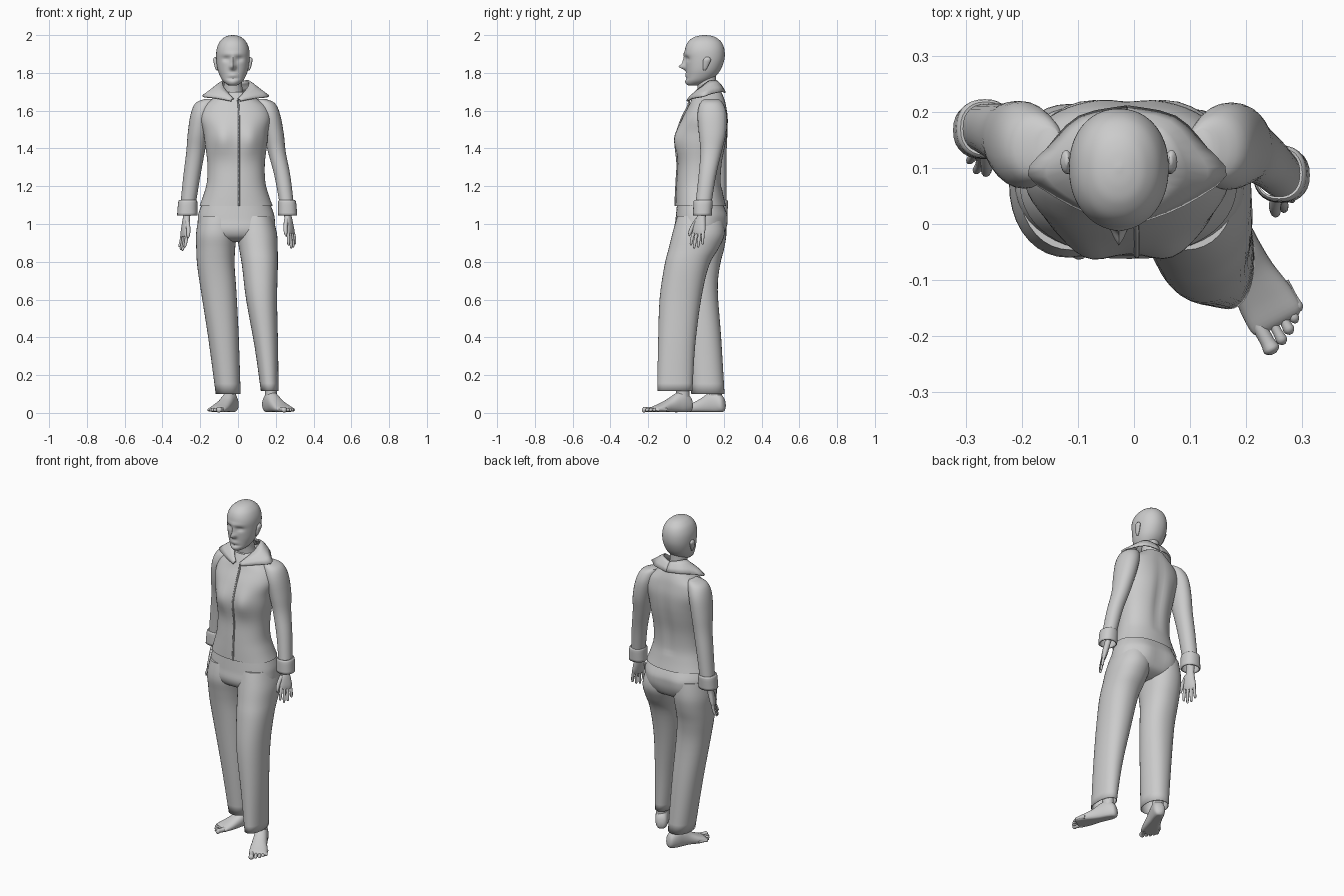
import bpy, bmesh, math
from mathutils import Matrix, Vector


def make(name, verts, faces):
    bm = bmesh.new()
    vs = [bm.verts.new(v) for v in verts]
    for f in faces:
        bm.faces.new([vs[i] for i in f])
    bmesh.ops.recalc_face_normals(bm, faces=bm.faces)
    me = bpy.data.meshes.new(name)
    bm.to_mesh(me)
    bm.free()
    ob = bpy.data.objects.new(name, me)
    bpy.context.collection.objects.link(ob)
    return ob


def spline(rows, sub):
    """Catmull-Rom interpolation of equal-length tuples."""
    out = []
    for i in range(len(rows) - 1):
        a, b, c, d = (rows[max(i - 1, 0)], rows[i], rows[i + 1], rows[min(i + 2, len(rows) - 1)])
        for k in range(sub):
            t = k / sub
            out.append([q + .5 * t * (r - p + t * (2*p - 5*q + 4*r - s + t * (3*(q - r) + s - p)))
                        for p, q, r, s in zip(a, b, c, d)])
    return out + [list(rows[-1])]


def loft(name, rows, n=28, sub=4, p=2.0, deform=None, mat=None, caps=(True, True)):
    """Skin of level rings (cx, cy, cz, rx, ry); p is the squareness."""
    rings, verts = spline(rows, sub), []
    for cx, cy, cz, rx, ry in rings:
        for j in range(n):
            a = 2 * math.pi * j / n
            c, s = math.cos(a), math.sin(a)
            v = Vector((cx + rx * math.copysign(abs(c) ** (2/p), c),
                        cy + ry * math.copysign(abs(s) ** (2/p), s), cz))
            if deform:
                v = deform(v, -s)
            verts.append(mat @ v if mat else v)
    faces = [(i*n + j, i*n + (j+1) % n, (i+1)*n + (j+1) % n, (i+1)*n + j)
             for i in range(len(rings) - 1) for j in range(n)]
    if caps[0]:
        faces.append(range(n))
    if caps[1]:
        faces.append(range(len(verts) - n, len(verts)))
    return make(name, verts, faces)


def fb(z, cx, rx, front, back):
    return (cx, (front + back) / 2, z, rx, (back - front) / 2)


def thicken(ob, t):
    m = ob.modifiers.new("thickness", 'SOLIDIFY')
    m.thickness, m.offset = t, 0


def bump(v, x, z, sx, sz):
    return math.exp(-((v.x - x) / sx) ** 2 - ((v.z - z) / sz) ** 2)


# Head with nose, brow, eye sockets, lips and chin
HX = -.027


def face(v, front):
    if front > 0:
        d = .034 * bump(v, HX, 1.832, .014, .014) + .016 * bump(v, HX, 1.86, .010, .025)
        d += .006 * bump(v, HX, 1.899, .055, .012) + .006 * bump(v, HX, 1.787, .025, .012)
        d += .006 * bump(v, HX, 1.752, .025, .014) - .004 * bump(v, HX, 1.77, .03, .006)
        for s in (-1, 1):
            d -= .011 * bump(v, HX + s * .036, 1.874, .018, .012)
        v.y -= d * min(1, front * 2)
    return v


loft("head", [fb(*r) for r in (
    (1.732, HX, .012, .02, .06), (1.738, HX, .03, .006, .085), (1.757, HX, .053, .001, .125),
    (1.785, HX, .069, .002, .16), (1.82, HX, .081, .0, .185), (1.87, HX, .088, -.003, .203),
    (1.92, HX, .087, -.006, .204), (1.96, HX, .073, .008, .19), (1.985, HX, .05, .035, .163),
    (1.996, HX, .027, .065, .135), (2.0, HX, .004, .096, .104))], n=72, sub=6, p=2.15, deform=face)
for s, side in ((-1, "right"), (1, "left")):
    loft(side + "_ear", [(HX + s * x, y, z, rx, ry) for x, y, z, rx, ry in (
        (.082, .098, 1.812, .003, .004), (.086, .1, 1.822, .007, .011), (.091, .107, 1.85, .010, .018),
        (.094, .112, 1.872, .010, .02), (.092, .113, 1.885, .003, .007))], n=14)
loft("neck", [(-.025, .125, 1.64, .07, .06), (-.026, .118, 1.69, .055, .054),
              (-.027, .11, 1.74, .048, .051), (-.027, .105, 1.80, .05, .055)])


# Jacket body with bust
def bust(v, front):
    if front > 0:
        for s in (-1, 1):
            v.y -= .022 * bump(v, -.008 + s * .075, 1.45, .05, .075) * min(1, front * 2)
    elif v.z > 1.2:
        v.y -= .012 * bump(v, -.01, 1.4, .03, .2)
    return v


loft("jacket_body", [fb(*r) for r in (
    (1.095, -.01, .194, -.056, .212), (1.15, -.01, .174, -.054, .198), (1.22, -.01, .155, -.05, .187),
    (1.32, -.01, .152, -.044, .193), (1.42, -.01, .164, -.05, .212), (1.49, -.012, .172, -.043, .222),
    (1.56, -.013, .186, -.02, .224), (1.62, -.015, .168, .012, .215), (1.66, -.018, .122, .03, .205),
    (1.70, -.022, .072, .052, .188))], n=56, p=2.25, deform=bust, caps=(False, True))

# Front placket
cu = bpy.data.curves.new("front_placket", 'CURVE')
cu.dimensions, cu.bevel_depth, cu.bevel_resolution = '3D', .005, 1
pts = spline([(.0, .018, 1.655), (.003, .008, 1.62), (.005, -.022, 1.56), (.005, -.05, 1.48),
              (.005, -.056, 1.42), (.005, -.046, 1.32), (.005, -.051, 1.22), (.005, -.057, 1.095)], 4)
sp = cu.splines.new('POLY')
sp.points.add(len(pts) - 1)
for q, c in zip(sp.points, pts):
    q.co = (*c, 1)
bpy.context.collection.objects.link(bpy.data.objects.new("front_placket", cu))

# Open collar: inner neck edge, crease and outer edge on each side
for s, side in ((-1, "right"), (1, "left")):
    half = spline([(0, .172, 1.745, 0, .208, 1.695), (.05, .158, 1.758, .085, .19, 1.70),
                   (.07, .12, 1.755, .14, .135, 1.69), (.064, .08, 1.725, .175, .088, 1.675),
                   (.042, .045, 1.695, .1, .035, 1.665), (.012, .016, 1.66, .025, .006, 1.65)], 3)
    verts = []
    for ix, iy, iz, ox, oy, oz in half:
        for t in (0, .35, .7, 1):
            verts.append((-.012 + s * (ix + (ox - ix) * t), iy + (oy - iy) * t,
                          iz + (oz - iz) * t + .03 * t * (1 - t)))
    thicken(make(side + "_collar", verts, [(4*i + j, 4*i + j + 1, 4*i + j + 5, 4*i + j + 4)
            for i in range(len(half) - 1) for j in range(3)]), .008)

# Sleeves and turned cuffs
sleeves = {
    "left": [(.12, .135, 1.662, .025, .035), (.145, .135, 1.64, .05, .06), (.165, .138, 1.58, .058, .077),
             (.188, .14, 1.48, .054, .072), (.206, .132, 1.38, .047, .056), (.236, .112, 1.25, .042, .046),
             (.26, .09, 1.09, .037, .042)],
    "right": [(-.15, .135, 1.662, .025, .035), (-.175, .137, 1.64, .05, .06), (-.195, .14, 1.58, .056, .077),
              (-.212, .147, 1.48, .054, .072), (-.225, .157, 1.38, .049, .058), (-.245, .165, 1.25, .045, .05),
              (-.266, .17, 1.09, .04, .044)]}
for side, rows in sleeves.items():
    loft(side + "_sleeve", rows, p=2.1)
    x, y, z, rx, ry = rows[-1]
    s = 1 if x > 0 else -1
    thicken(loft(side + "_cuff", [(x - s*.003, y, z + .032, rx + .002, ry), (x, y, z + .025, rx + .007, ry + .005),
                                  (x + s*.003, y - .003, z - .045, rx + .01, ry + .004)],
                 caps=(False, False), p=2.3), .007)


# Hands: local z runs up the arm, thumb towards -y
def hand(side, wrist, lean, turn):
    q = Vector((0, 0, -1)).rotation_difference(Vector(lean)).to_matrix().to_4x4()
    m = Matrix.Translation(wrist) @ q @ Matrix.Rotation(math.radians(turn), 4, 'Z')
    loft(side + "_palm", [(0, 0, .06, .019, .024), (0, 0, -.01, .017, .023), (0, -.002, -.05, .017, .032),
                          (0, 0, -.09, .014, .037), (0, 0, -.112, .009, .033)], n=18, mat=m, p=2.3)
    for i, length in enumerate((.075, .09, .083, .064)):
        y, r = -.028 + .0185 * i, .0085
        loft(f"{side}_finger_{i + 1}", [
            (0, y, -.095, r, r), (.001, y * 1.15, -.1 - length * .45, r, r),
            (-.003, y * 1.25, -.1 - length * .9, r * .8, r * .8),
            (-.004, y * 1.25, -.1 - length, .002, .002)], n=10, sub=3, mat=m)
    loft(side + "_thumb", [(0, -.02, -.03, .012, .014), (0, -.043, -.075, .011, .012),
                           (0, -.052, -.11, .009, .009), (0, -.053, -.128, .002, .002)], n=10, mat=m)


hand("left", (.262, .085, 1.055), (.03, -.035, -.19), -30)
hand("right", (-.272, .162, 1.04), (-.025, -.04, -.19), 25)


# Trousers: hips and two legs
def seat(v, front):
    if front < 0:
        for s in (-1, 1):
            v.y += .012 * bump(v, -.01 + s * .09, 1.01, .06, .07) * min(1, -front * 2)
    return v


loft("trouser_hips", [fb(*r) for r in (
    (.905, -.008, .12, .0, .13), (.93, -.008, .185, -.045, .185), (.97, -.008, .204, -.062, .207),
    (1.02, -.009, .204, -.056, .215), (1.06, -.01, .198, -.052, .213), (1.13, -.01, .17, -.045, .185))],
     n=48, p=2.3, deform=seat)
legs = {
    "left": [(1.04, .09, .09, -.045, .19), (.95, .1, .104, -.07, .203), (.87, .108, .1, -.09, .17),
             (.78, .116, .093, -.112, .12), (.6, .125, .08, -.138, .078), (.35, .15, .06, -.146, .046),
             (.115, .168, .045, -.15, .032)],
    "right": [(1.04, -.11, .095, -.045, .205), (.95, -.115, .105, -.058, .212), (.87, -.118, .101, -.045, .2),
              (.78, -.117, .097, -.03, .178), (.65, -.103, .092, -.015, .166), (.4, -.077, .079, .005, .184),
              (.1, -.052, .064, .03, .202)]}
for side, rows in legs.items():
    thicken(loft(side + "_trouser_leg", [fb(*r) for r in rows], p=2.2, n=36, caps=(True, False)), .004)


# Bare feet: local z runs heel to toe, local x towards the big toe
def foot(side, heel, fwd, sign):
    f = Vector((*fwd, 0)).normalized()
    s = Vector((0, 0, 1)).cross(f) * sign
    m = Matrix(((s.x, 0, f.x, heel[0]), (s.y, 0, f.y, heel[1]), (0, 1, 0, 0), (0, 0, 0, 1)))

    def ground(v, front):
        v.y = max(v.y, .006)
        return v
    loft(side + "_foot", [
        (0, .035, 0, .012, .015), (0, .045, .012, .03, .04), (0, .055, .05, .037, .06),
        (.002, .05, .09, .039, .055), (.004, .036, .135, .043, .04), (.003, .024, .185, .05, .027),
        (.003, .018, .225, .05, .016), (.004, .015, .238, .04, .008)], n=26, mat=m, deform=ground, p=2.2)
    for i, (x, tip, r) in enumerate(((.036, .278, .015), (.012, .272, .010), (-.008, .262, .010),
                                     (-.026, .249, .009), (-.042, .234, .009))):
        loft(f"{side}_toe_{i + 1}", [
            (x, .018, tip - .06, r * .9, r), (x, .018, tip - .025, r * .85, r * .85),
            (x, .016, tip - .008, r, r), (x, .014, tip, r * .3, r * .3)], n=10, sub=3, mat=m,
             deform=lambda v, _: Vector((v.x, max(v.y, .0), v.z)))
    c = m @ Vector((0, 0, .055))
    loft(side + "_ankle", [(c.x, c.y, .05, .034, .04), (c.x, c.y, .1, .031, .036),
                           (c.x, c.y, .22, .032, .036)], n=20)


foot("left", (.148, .03), (.48, -.88), -1)
foot("right", (-.018, .205), (-.43, -.9), 1)

# Smooth shading
for ob in bpy.context.scene.objects:
    ob.select_set(ob.type == 'MESH')
bpy.context.view_layer.objects.active = bpy.data.objects["head"]
bpy.ops.object.shade_smooth_by_angle(angle=math.radians(50))
